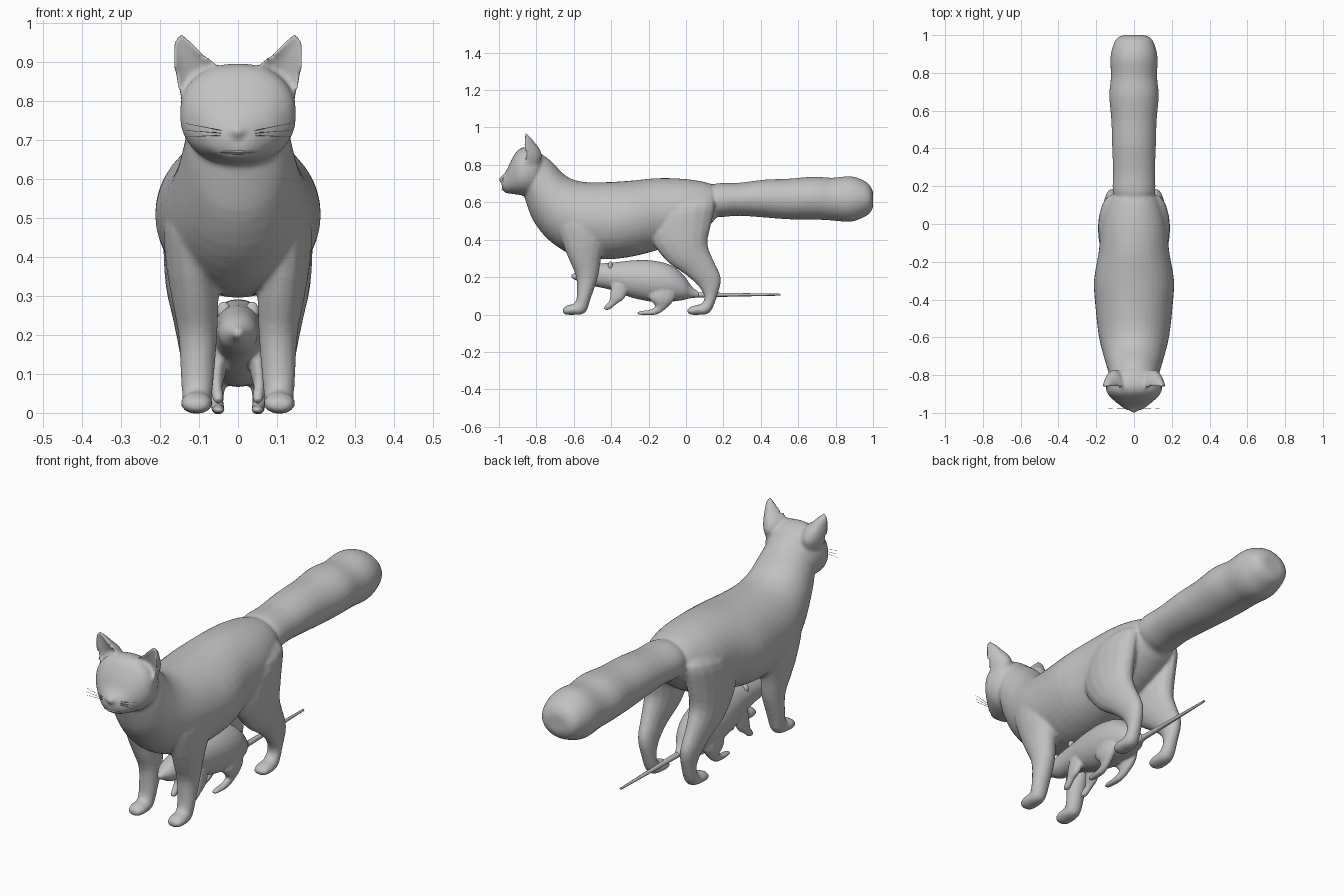
import bpy, bmesh, math
from mathutils import Vector

grey = bpy.data.materials.new("grey")
grey.diffuse_color = (0.54, 0.54, 0.54, 1)


def catmull(p, t):
    a, b, c, d = p
    return [0.5 * (2 * q + (r - o) * t + (2 * o - 5 * q + 4 * r - s) * t * t
                   + (3 * q - o - 3 * r + s) * t ** 3) for o, q, r, s in zip(a, b, c, d)]


def skin(name, rings, side=1, sides=16, steps=3, dent=1.0, square=1.0):
    """Skin smooth oval rings; ring = centre xyz, half-axis A xyz, half-axis B xyz."""
    n = len(rings)
    fine = []
    for i in range(n - 1):
        p = [rings[max(0, i - 1)], rings[i], rings[i + 1], rings[min(n - 1, i + 2)]]
        fine += [catmull(p, k / steps) for k in range(steps)]
    fine.append(rings[-1])
    bm = bmesh.new()
    loops = []
    for r in fine:
        c, a, b = Vector(r[:3]), Vector(r[3:6]), Vector(r[6:9])
        loop = []
        for k in range(sides):
            t = 2 * math.pi * k / sides
            u, v = math.cos(t), math.sin(t)
            u = math.copysign(abs(u) ** square, u)
            v = math.copysign(abs(v) ** square, v)
            if v < 0:
                v *= dent
            p = c + a * u + b * v
            loop.append(bm.verts.new((p.x * side, p.y, p.z)))
        loops.append(loop)
    for l1, l2 in zip(loops, loops[1:]):
        for k in range(sides):
            j = (k + 1) % sides
            bm.faces.new((l1[k], l1[j], l2[j], l2[k]))
    for loop in (loops[0], loops[-1]):
        tip = bm.verts.new(sum((v.co for v in loop), Vector()) / sides)
        for k in range(sides):
            bm.faces.new((loop[k], loop[(k + 1) % sides], tip))
    bmesh.ops.recalc_face_normals(bm, faces=bm.faces)
    me = bpy.data.meshes.new(name)
    bm.to_mesh(me)
    bm.free()
    me.materials.append(grey)
    ob = bpy.data.objects.new(name, me)
    bpy.context.collection.objects.link(ob)
    bpy.context.view_layer.objects.active = ob
    ob.select_set(True)
    bpy.ops.object.shade_smooth_by_angle(angle=math.radians(50))
    ob.select_set(False)
    return ob


def profile(rows):
    """Rows of two outline points in side view, x centre and half width."""
    return [(x, (y1 + y2) / 2, (z1 + z2) / 2, w, 0, 0, 0, (y1 - y2) / 2, (z1 - z2) / 2)
            for y1, z1, y2, z2, x, w in rows]


def flat(rows):
    """Rows of horizontal ovals: x, y, z, x radius, y radius."""
    return [(x, y, z, rx, 0, 0, 0, ry, 0) for x, y, z, rx, ry in rows]


def rod(name, p, q, r1, r2, side=1, sides=8):
    p, q = Vector(p), Vector(q)
    d = (q - p).normalized()
    a = d.orthogonal().normalized()
    b = d.cross(a)
    return skin(name, [(*p, *(a * r1), *(b * r1)), (*q, *(a * r2), *(b * r2))], side, sides, 1)


def ball(name, c, r, side=1):
    bands = [(math.sin(t), math.cos(t)) for t in (0.15, 0.6, 1.1, 1.57, 2.04, 2.54, 2.99)]
    return skin(name, flat([(c[0], c[1], c[2] + r[2] * k, r[0] * s, r[1] * s)
                            for s, k in bands]), side, 12, 1)


def fuse(name, parts, voxel, rounds):
    """Join overlapping parts into one blended skin."""
    for ob in parts:
        ob.select_set(True)
    bpy.context.view_layer.objects.active = parts[0]
    bpy.ops.object.join()
    ob = parts[0]
    ob.name = name
    ob.select_set(False)
    mod = ob.modifiers.new("blend", "REMESH")
    mod.mode, mod.voxel_size, mod.use_smooth_shade = "VOXEL", voxel, True
    mod = ob.modifiers.new("soften", "SMOOTH")
    mod.factor, mod.iterations = 0.5, rounds


# Cat torso, chest and neck
cat = [skin("torso", profile([
    (.17, .66, .17, .55, 0, .08), (.13, .70, .14, .49, 0, .125),
    (.0, .724, .02, .40, 0, .17), (-.15, .729, -.15, .345, 0, .187),
    (-.30, .715, -.30, .308, 0, .212), (-.45, .707, -.45, .295, 0, .203),
    (-.57, .712, -.61, .32, 0, .187), (-.65, .747, -.73, .395, 0, .163),
    (-.71, .81, -.81, .49, 0, .142), (-.76, .85, -.845, .57, 0, .13),
    (-.80, .865, -.87, .65, 0, .11)]), sides=40)]

# Head with tapered muzzle, nose and lower lip
cat.append(skin("head", profile([
    (-.75, .82, -.78, .67, 0, .08), (-.78, .868, -.82, .645, 0, .13),
    (-.845, .895, -.86, .636, 0, .148), (-.895, .882, -.895, .64, 0, .142),
    (-.932, .83, -.93, .645, 0, .11), (-.957, .775, -.962, .65, 0, .075),
    (-.978, .747, -.975, .66, 0, .052), (-.988, .738, -.983, .673, 0, .033)]),
    sides=40, square=.9))
cat.append(ball("nose", (0, -.984, .722), (.018, .018, .016)))
ball("cat_lower_lip", (0, -.962, .668), (.05, .024, .007))

# Thick tail
cat.append(skin("tail", profile([
    (.12, .685, .12, .545, 0, .085), (.17, .702, .17, .521, 0, .112),
    (.28, .704, .28, .528, 0, .111), (.42, .721, .42, .519, 0, .116),
    (.55, .726, .55, .509, 0, .12), (.68, .737, .68, .508, 0, .131),
    (.78, .731, .78, .503, 0, .122), (.88, .739, .88, .496, 0, .125),
    (.95, .717, .95, .520, 0, .109), (.985, .688, .985, .543, 0, .088),
    (1.0, .655, 1.0, .575, 0, .055)]), sides=40))

rat = []
for s, tag in ((1, "left"), (-1, "right")):
    # Hollow pointed ears
    cat.append(skin("ear", flat([
        (.10, -.865, .80, .045, .08), (.103, -.868, .85, .055, .098),
        (.110, -.873, .89, .055, .088), (.125, -.873, .917, .041, .066),
        (.139, -.870, .945, .026, .042), (.144, -.868, .963, .014, .02),
        (.145, -.867, .972, .007, .009)]), s, dent=-.35, sides=24))
    # Muzzle pad and whiskers
    cat.append(ball("muzzle_pad", (.025, -.962, .694), (.03, .026, .02), s))
    for dz in (-.012, .004, .022):
        rod("whisker_" + tag, (.03, -.98, .715 + dz * .3), (.136, -.975, .72 + dz),
            .0012, .0006, s, 5)
    # Front leg with paw
    cat.append(skin("front_leg", profile([
        (-.62, .60, -.48, .61, .09, .03), (-.69, .50, -.42, .53, .118, .067),
        (-.66, .38, -.42, .42, .119, .068), (-.622, .285, -.453, .30, .11, .060),
        (-.587, .20, -.470, .20, .103, .050), (-.584, .10, -.508, .09, .104, .043),
        (-.597, .06, -.538, .010, .105, .038), (-.628, .052, -.60, -.002, .106, .041),
        (-.652, .038, -.644, .0, .106, .034), (-.66, .027, -.657, .008, .106, .017)]), s))
    # Hind leg with haunch, hock and paw
    cat.append(skin("hind_leg", profile([
        (-.08, .64, .10, .65, .08, .03), (-.17, .56, .155, .60, .115, .065),
        (-.19, .41, .137, .49, .12, .071), (-.10, .283, .115, .38, .121, .065),
        (-.002, .213, .147, .29, .12, .049), (.068, .15, .187, .195, .114, .039),
        (.098, .09, .167, .10, .108, .033), (.08, .057, .127, .010, .106, .036),
        (.04, .048, .06, -.002, .106, .040), (.016, .036, .023, .0, .106, .033),
        (.007, .027, .009, .008, .106, .017)]), s))
    # Rat ear and limbs
    ball("rat_ear_" + tag, (.036, -.405, .26), (.018, .012, .025), s)
    rat.append(skin("rat_front_leg", profile([
        (-.40, .17, -.30, .15, .045, .025), (-.405, .115, -.33, .085, .053, .021),
        (-.41, .075, -.37, .057, .055, .015), (-.43, .052, -.408, .026, .051, .015),
        (-.44, .036, -.432, .024, .051, .008)]), s, 12))
    rat.append(skin("rat_hind_leg", profile([
        (-.20, .17, -.04, .17, .05, .03), (-.20, .09, -.06, .085, .06, .03),
        (-.165, .047, -.11, .028, .056, .019), (-.19, .027, -.165, -.002, .052, .017),
        (-.24, .019, -.24, -.002, .05, .016), (-.26, .012, -.26, .002, .05, .008)]), s, 12))

# Rat body with pointed snout
rat.insert(0, skin("rat_trunk", profile([
    (-.612, .214, -.612, .193, 0, .010), (-.59, .226, -.585, .182, 0, .024),
    (-.54, .253, -.54, .158, 0, .048), (-.46, .272, -.46, .145, 0, .056),
    (-.37, .28, -.38, .125, 0, .068), (-.28, .29, -.29, .09, 0, .084),
    (-.18, .289, -.18, .068, 0, .094), (-.08, .264, -.09, .068, 0, .088),
    (-.01, .207, -.02, .076, 0, .064), (.03, .15, .02, .086, 0, .034),
    (.07, .12, .07, .091, 0, .015)]), sides=28))

fuse("cat_body", cat, .0085, 4)
fuse("rat_body", rat, .006, 4)

# Rat tail
rod("rat_tail", (0, .03, .105), (0, .505, .106), .014, .005)
